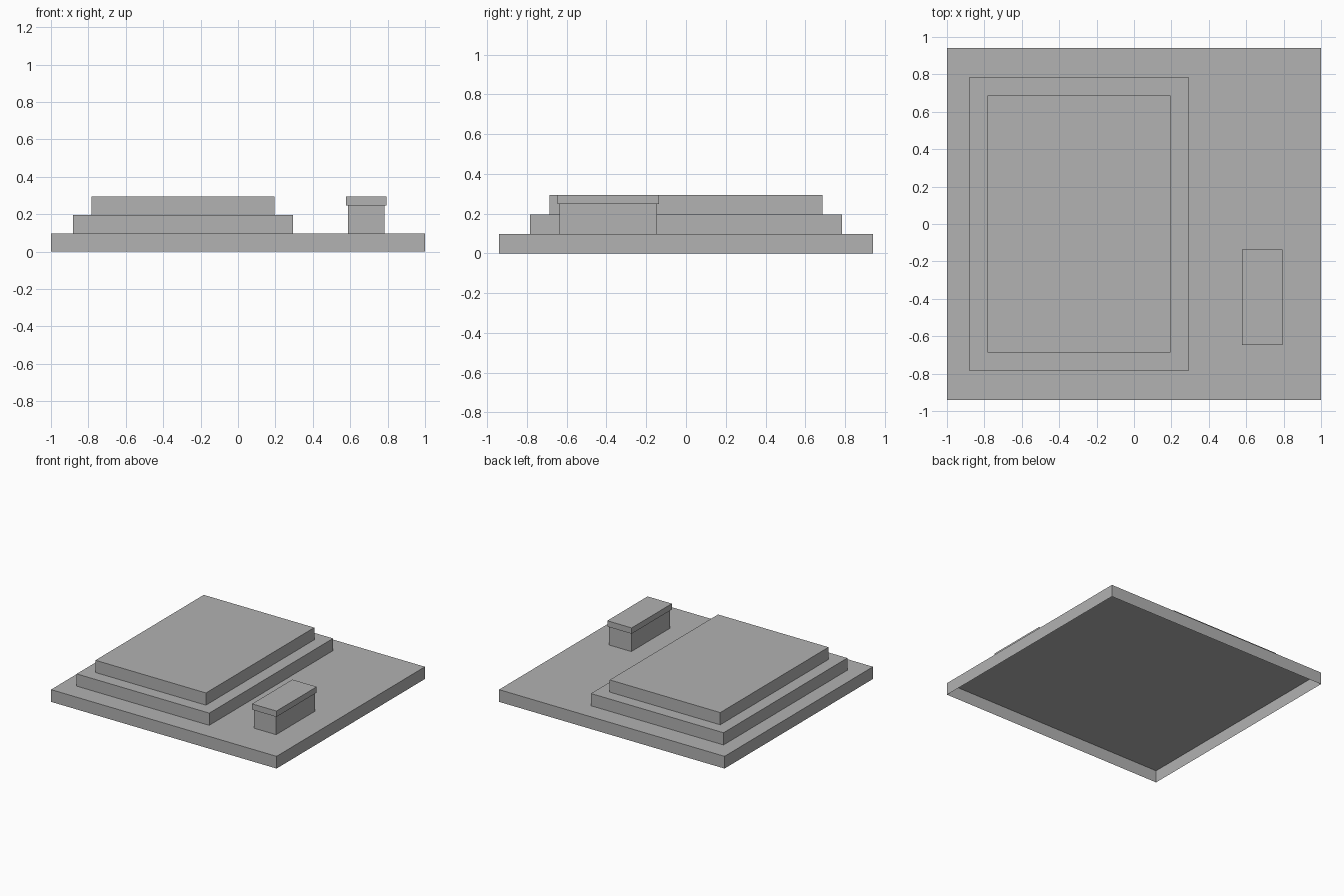
import bpy
import bmesh

if "Cube" in bpy.data.objects:
    bpy.data.objects.remove(bpy.data.objects["Cube"], do_unlink=True)

grey = bpy.data.materials.new("mid_grey")
grey.use_nodes = True
colour = (0.445, 0.445, 0.445, 1)
grey.diffuse_color = colour
grey.node_tree.nodes["Principled BSDF"].inputs["Base Color"].default_value = colour


def slab(name, x, y, z, open_below=True):
    """Flat-sided block between the given ranges, optionally a shell without its floor."""
    bm = bmesh.new()
    bmesh.ops.create_cube(bm, size=1)
    for v in bm.verts:
        v.co = [r[0] if c < 0 else r[1] for c, r in zip(v.co, (x, y, z))]
    bm.normal_update()
    if open_below:
        floor = [f for f in bm.faces if f.normal.z < -0.9]
        bmesh.ops.delete(bm, geom=floor, context="FACES")
    mesh = bpy.data.meshes.new(name)
    bm.to_mesh(mesh)
    bm.free()
    mesh.materials.append(grey)
    obj = bpy.data.objects.new(name, mesh)
    bpy.context.collection.objects.link(obj)
    return obj


STEP = 0.098  # height of each storey and inset of each tier

# Broad base, hollow underneath
slab("base", (-1, 1), (-0.94, 0.94), (0, STEP))

# Two stepped tiers
for i, name in enumerate(("lower_tier", "upper_tier")):
    inset = i * STEP
    slab(name, (-0.882 + inset, 0.294 - inset), (-0.784 + inset, 0.784 - inset),
         (STEP * (i + 1), STEP * (i + 2)))

# Small rooftop block with an overhanging lid
slab("block_body", (0.588, 0.784), (-0.637, -0.147), (STEP, 0.248))
slab("block_lid", (0.578, 0.794), (-0.647, -0.137), (0.247, 0.294), open_below=False)
